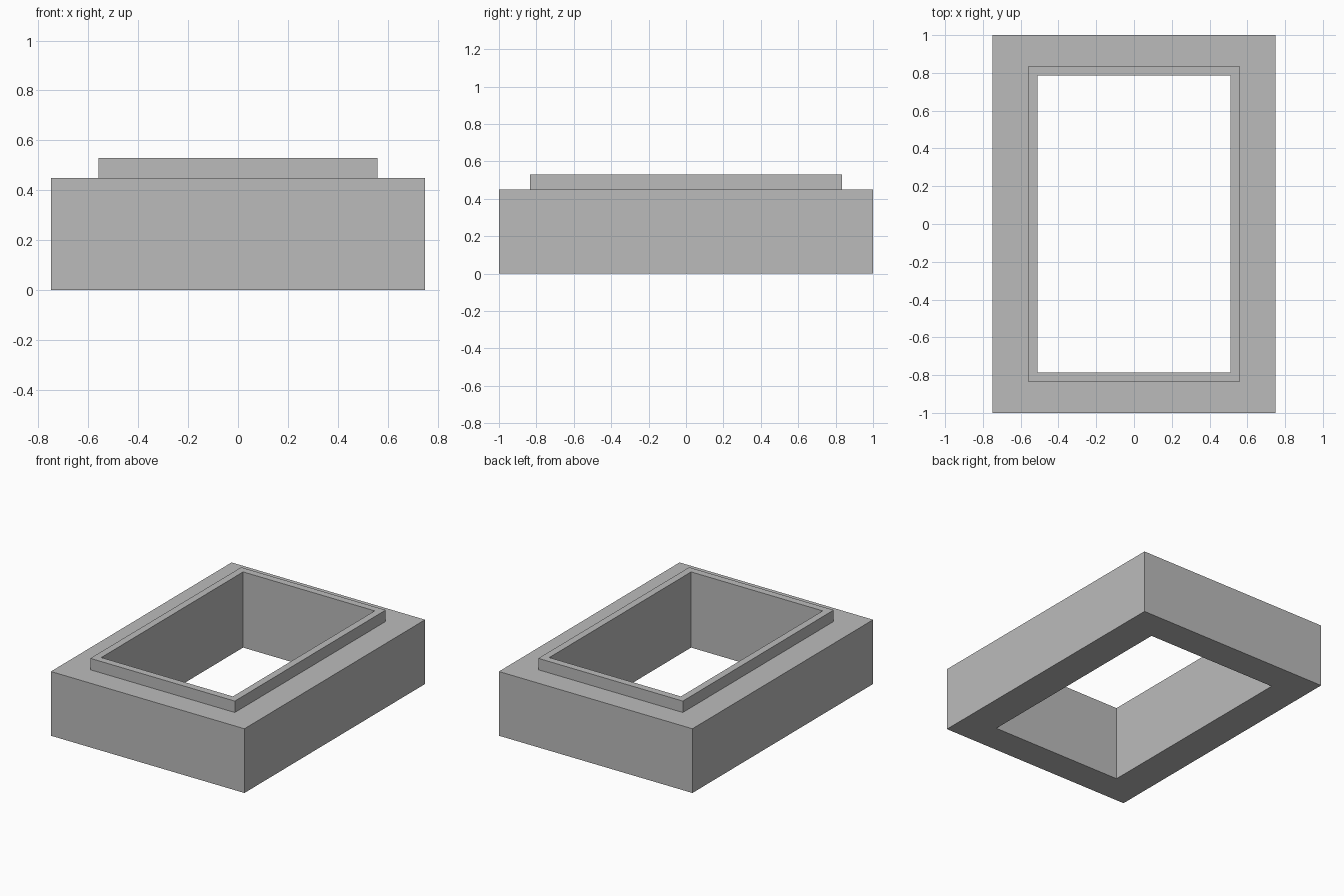
import bpy
import bmesh

cube = bpy.data.objects.get("Cube")
if cube:
    bpy.data.objects.remove(cube, do_unlink=True)

# Single plain grey finish
grey = bpy.data.materials.new("plain_grey")
grey.use_nodes = True
colour = (0.5, 0.5, 0.5, 1)
grey.diffuse_color = colour
grey.node_tree.nodes["Principled BSDF"].inputs["Base Color"].default_value = colour


def rectangular_ring(name, profile):
    """Sweep a closed profile of (half width, half depth, height) around a rectangle."""
    bm = bmesh.new()
    corners = [(-1, -1), (1, -1), (1, 1), (-1, 1)]
    loops = [[bm.verts.new((sx * hx, sy * hy, z)) for sx, sy in corners]
             for hx, hy, z in profile]
    for i, low in enumerate(loops):
        high = loops[(i + 1) % len(loops)]
        for j in range(4):
            k = (j + 1) % 4
            bm.faces.new((low[j], low[k], high[k], high[j]))
    bmesh.ops.recalc_face_normals(bm, faces=bm.faces)
    mesh = bpy.data.meshes.new(name)
    bm.to_mesh(mesh)
    bm.free()
    mesh.materials.append(grey)
    obj = bpy.data.objects.new(name, mesh)
    bpy.context.collection.objects.link(obj)
    return obj


# Thick walled frame with a raised lip around the open shaft
outer, lip, hole = (0.75, 1.0), (0.56, 0.835), (0.51, 0.785)
base_top, lip_top = 0.45, 0.53
rectangular_ring("stepped_frame", [
    (*outer, 0), (*outer, base_top),
    (*lip, base_top), (*lip, lip_top),
    (*hole, lip_top), (*hole, 0),
])
